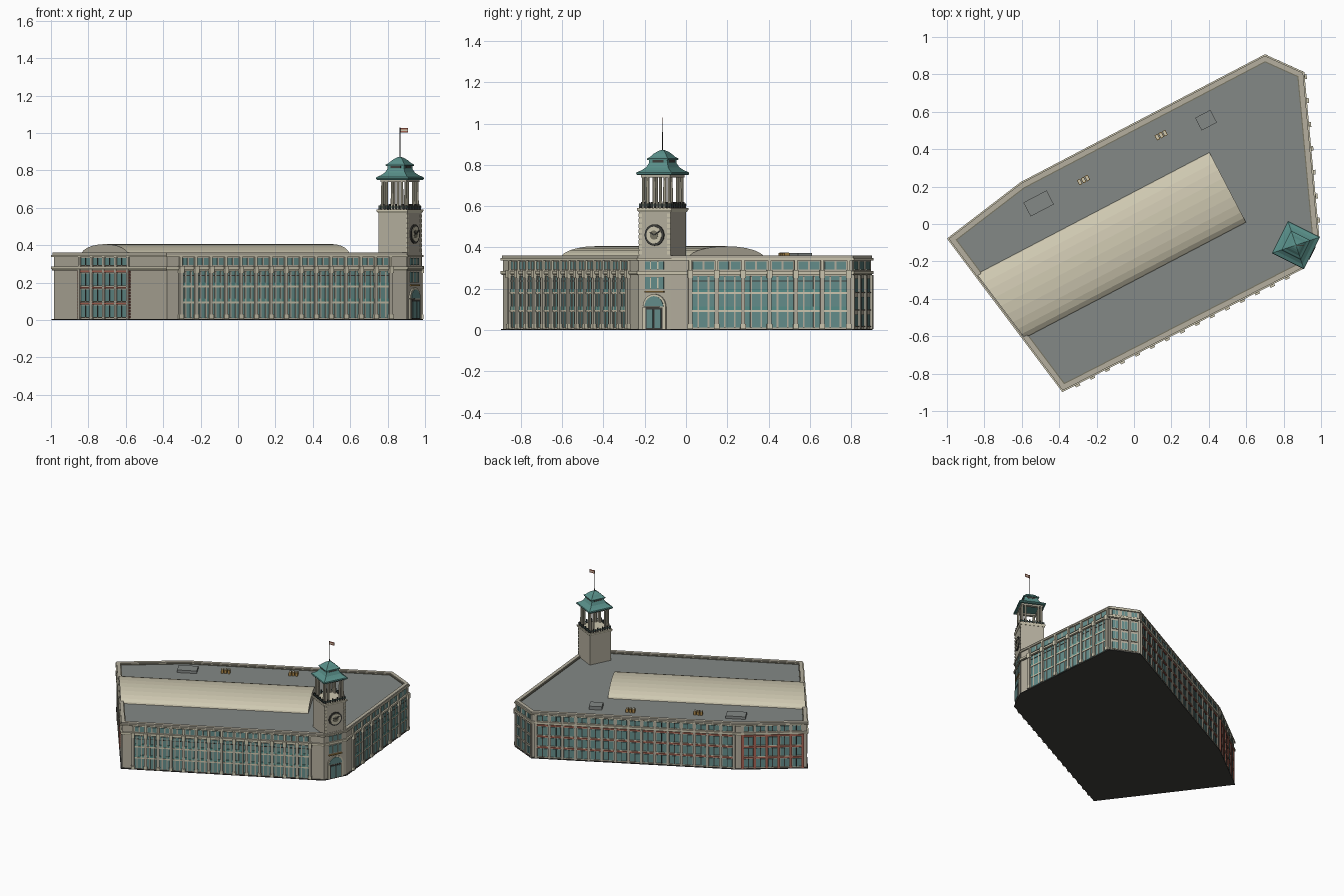
import bpy, bmesh, math
from mathutils import Vector as V

if "Cube" in bpy.data.objects:
    bpy.data.objects.remove(bpy.data.objects["Cube"])

COL = {"wall_stone": (0.46, 0.43, 0.345), "trim_cream": (0.62, 0.58, 0.44), "glass_teal": (0.13, 0.27, 0.26),
       "roof_grey": (0.23, 0.25, 0.24), "copper_green": (0.10, 0.28, 0.255), "brick_red": (0.40, 0.13, 0.09),
       "ochre": (0.42, 0.25, 0.07), "dark_bronze": (0.05, 0.05, 0.045), "olive_shadow": (0.19, 0.18, 0.13)}
MATS = {}
for nm, c in COL.items():
    MATS[nm] = bpy.data.materials.new(nm)
    MATS[nm].diffuse_color = (*c, 1)
parts = {}


def bucket(name, mat):
    """One growing mesh for each part and colour."""
    return parts.setdefault((name, mat), bmesh.new())


def loft(name, mat, rings):
    """Skin a stack of (outline, z) rings and cap both ends."""
    bm = bucket(name, mat)
    vs = [[bm.verts.new((p[0], p[1], z)) for p in pts] for pts, z in rings]
    n = len(vs[0])
    fs = [bm.faces.new((a[i], a[(i + 1) % n], b[(i + 1) % n], b[i])) for a, b in zip(vs, vs[1:]) for i in range(n)]
    fs += [bm.faces.new(vs[0]), bm.faces.new(vs[-1])]
    bmesh.ops.recalc_face_normals(bm, faces=fs)


def plate(name, mat, fr, pts, o0, o1):
    """Outline in wall coordinates (u, z), extruded outwards from o0 to o1."""
    p, d, n = fr
    bm = bucket(name, mat)
    a, b = [[bm.verts.new((*(p + d * u + n * o), z)) for u, z in pts] for o in (o0, o1)]
    k = len(a)
    fs = [bm.faces.new((a[i], a[(i + 1) % k], b[(i + 1) % k], b[i])) for i in range(k)]
    fs += [bm.faces.new(a), bm.faces.new(b)]
    bmesh.ops.recalc_face_normals(bm, faces=fs)


def box(name, mat, fr, u0, u1, z0, z1, o0, o1):
    plate(name, mat, fr, [(u0, z0), (u1, z0), (u1, z1), (u0, z1)], o0, o1)


def frame(p, q):
    d = (q - p).normalized()
    return (p, d, V((d.y, -d.x)))


def offset(pts, t):
    """Push every edge of a counter-clockwise outline outwards by t."""
    out = []
    for i, p in enumerate(pts):
        n0, n1 = frame(pts[i - 1], p)[2], frame(p, pts[(i + 1) % len(pts)])[2]
        out.append(p + (n0 + n1) * (t / (1 + n0.dot(n1))))
    return out


def ring(name, mat, pts, t_in, t_out, z0, z1):
    """Closed mitred band around the outline."""
    bm = bucket(name, mat)
    i_, o_ = offset(pts, t_in), offset(pts, t_out)
    loops = [[bm.verts.new((*p, z)) for p in q] for q, z in ((i_, z0), (o_, z0), (o_, z1), (i_, z1))]
    k = len(pts)
    fs = [bm.faces.new((loops[j][i], loops[j][(i + 1) % k], loops[(j + 1) % 4][(i + 1) % k], loops[(j + 1) % 4][i]))
          for j in range(4) for i in range(k)]
    bmesh.ops.recalc_face_normals(bm, faces=fs)


def ngon(c, r, k):
    return [V((c[0] + r * math.cos(2 * math.pi * i / k), c[1] + r * math.sin(2 * math.pi * i / k))) for i in range(k)]


def rect(c, hu, hv, ang):
    u = V((math.cos(ang), math.sin(ang)))
    v = V((-u.y, u.x))
    return [V(c) + u * (a * hu) + v * (b * hv) for a, b in ((-1, -1), (1, -1), (1, 1), (-1, 1))]


# Main block, roof deck, parapet and cornices
A, B, C, D, E, F, G = FOOT = [V(p) for p in ((-.985, -.08), (-.38, -.885), (.90, -.23), (.98, -.07),
                                             (.9, .805), (.70, .895), (-.60, .215))]
loft("base_plinth", "dark_bronze", [(offset(FOOT, .008), 0), (offset(FOOT, .008), .006)])
loft("main_walls", "wall_stone", [(FOOT, .006), (FOOT, .342)])
loft("roof_deck", "roof_grey", [(offset(FOOT, -.01), .34), (offset(FOOT, -.01), .346)])
ring("parapet", "wall_stone", FOOT, -.022, .004, .34, .36)
ring("parapet_gutter", "olive_shadow", FOOT, -.028, -.022, .34, .352)
ring("upper_cornice", "trim_cream", FOOT, -.002, .011, .338, .348)
ring("lower_cornice", "trim_cream", FOOT, -.002, .011, .272, .286)
ring("cornice_shadow", "olive_shadow", FOOT, -.002, .006, .266, .272)


def grand_bays(p, q, u0, u1, count):
    """Tall glazed bays between projecting piers."""
    fr, w = frame(p, q), (u1 - u0) / count
    for i in range(count + 1):
        u = u0 + i * w
        box("street_piers", "wall_stone", fr, u - .010, u + .010, .006, .266, 0, .016)
        box("pier_bases", "trim_cream", fr, u - .013, u + .013, .006, .03, 0, .019)
        box("pier_caps", "trim_cream", fr, u - .013, u + .013, .252, .29, 0, .022)
        box("attic_piers", "trim_cream", fr, u - .007, u + .007, .286, .338, 0, .012)
        if i == count:
            break
        a, b = u + .010, u + w - .010
        box("street_glazing", "glass_teal", fr, a, b, .012, .262, 0, .004)
        for z in (.088, .174):
            box("street_spandrels", "trim_cream", fr, a, b, z, z + .01, 0, .009)
            box("spandrel_panels", "copper_green", fr, a, b, z + .01, z + .026, 0, .007)
        for f in (.27, .73):
            m = a + (b - a) * f
            box("street_mullions", "wall_stone", fr, m - .004, m + .004, .012, .262, 0, .008)
        box("street_transoms", "dark_bronze", fr, a, b, .236, .240, 0, .006)
        box("attic_glazing", "glass_teal", fr, a + .003, b - .003, .294, .332, 0, .004)
        box("attic_mullions", "wall_stone", fr, u + w / 2 - .005, u + w / 2 + .005, .294, .332, 0, .007)


def brick_bays(p, q, u0, u1, count, pier):
    """Four storeys of windows with brick bands and narrow piers."""
    fr, w = frame(p, q), (u1 - u0) / count
    for z in (.084, .168, .254):
        box("brick_bands", "brick_red", fr, u0, u1, z, z + .010, 0, .008)
    for i in range(count + 1):
        u = u0 + i * w
        box("rear_piers", pier, fr, u - .009, u + .009, .006, .27, 0, .010)
        box("rear_attic_piers", "wall_stone", fr, u - .009, u + .009, .286, .338, 0, .008)
        if i == count:
            break
        a, b = u + .012, u + w - .012
        for z0, z1 in ((.016, .078), (.102, .162), (.186, .248), (.294, .332)):
            box("rear_windows", "glass_teal", fr, a, b, z0, z1, 0, .004)
            box("rear_window_bars", "dark_bronze", fr, (a + b) / 2 - .003, (a + b) / 2 + .003, z0, z1, 0, .007)
            box("rear_window_sills", "trim_cream", fr, a - .003, b + .003, z0 - .005, z0, 0, .009)


grand_bays(B, C, .08, 1.34, 14)
grand_bays(D, E, .09, .86, 6)
brick_bays(F, G, .03, (G - F).length - .03, 15, "wall_stone")
brick_bays(G, A, .03, (A - G).length - .03, 5, "brick_red")
brick_bays(A, B, .235, .665, 4, "wall_stone")
fr = frame(A, B)
for u in (.227, .673):
    for k in range(16):
        box("brick_quoins", "brick_red", fr, u - .010, u + .010, .01 + k * .016, .021 + k * .016, 0, .008)
# Angled end wall with paired windows
fr = frame(E, F)
for i in range(3):
    for s in (-.012, .012):
        for z0, z1 in ((.02, .075), (.10, .16), (.185, .25), (.294, .332)):
            u = .04 + i * .07 + s
            box("corner_windows", "glass_teal", fr, u - .009, u + .009, z0, z1, 0, .004)
            box("corner_sills", "trim_cream", fr, u - .011, u + .011, z0 - .006, z0, 0, .009)
for i in range(4):
    box("corner_piers", "wall_stone", fr, max(0, i * .072 - .006), i * .072 + .008, .006, .266, 0, .012)

# Vaulted roof laid in staggered panels
ang = math.radians(27.6)
U = V((math.cos(ang), math.sin(ang)))
W = V((-U.y, U.x))
ROWS, COLS, V0, V1, UEND = 12, 19, -.272, .155, .535


def vault(row, t):
    th = math.pi * row / ROWS
    v = (V0 + V1) / 2 - (V1 - V0) / 2 * math.cos(th)
    k = (v - A.dot(W)) / ((B - A).dot(W))
    us = (A + (B - A) * k).dot(U) + .002
    p = U * (us + (UEND - us) * t) + W * v
    return V((p.x, p.y, .340 + .066 * math.sin(th)))


bm = bucket("vault_roof", "trim_cream")
for r in range(ROWS):
    ts = [0] + [(i + .5 * (r % 2)) / COLS for i in range(1 - r % 2, COLS)] + [1]
    lo, hi = [[bm.verts.new(vault(q, t)) for t in ts] for q in (r, r + 1)]
    for i in range(len(ts) - 1):
        bm.faces.new((lo[i], lo[i + 1], hi[i + 1], hi[i]))
seams = bmesh.ops.inset_individual(bm, faces=bm.faces[:], thickness=.0028)["faces"]
for i, f in enumerate(seams):
    f.material_index = 1 if (i // 4 + i) % 3 == 0 else 2
for t in (0, 1):
    g = bucket("vault_gables", "wall_stone")
    g.faces.new([g.verts.new(vault(r, t)) for r in (range(ROWS + 1) if t else range(ROWS, -1, -1))])

# Rooftop hatches and vents
for c, hu, hv, h in (((-.51, .11), .07, .042, .366), ((.385, .555), .046, .038, .372)):
    loft("roof_hatches", "roof_grey", [(rect(c, hu, hv, ang), .345), (rect(c, hu, hv, ang), h)])
for c in ((-.27, .235), (.145, .475)):
    for k in (-1, 0, 1):
        q = V(c) + U * k * .023
        loft("roof_vents", "ochre", [(rect(q, .009, .015, ang), .345), (rect(q, .009, .015, ang), .372)])
        loft("vent_caps", "trim_cream", [(rect(q, .006, .011, ang), .372), (rect(q, .006, .011, ang), .376)])

# Clock tower: shaft, cornice and belfry floor
fr = frame(C, D)
L, ta = (D - C).length, math.atan2(fr[1].y, fr[1].x)
T = (C + D) / 2 - fr[2] * .083
sq = lambda h: rect(T, h, h, ta)
loft("tower_shaft", "wall_stone", [(sq(.085), .006), (sq(.085), .578)])
loft("tower_cornice", "trim_cream", [(sq(.087), .572), (sq(.093), .582), (sq(.093), .590), (sq(.08), .592)])
for k in range(4):
    a = ta + k * math.pi / 2
    d, n = V((math.cos(a), math.sin(a))), V((math.sin(a), -math.cos(a)))
    face = (T, d, n)
    for i in range(-4, 5):
        box("belfry_balusters", "dark_bronze", face, i * .019 - .004, i * .019 + .004, .588, .612 + .008 * (i % 2), .079, .087)
    box("belfry_rail", "copper_green", face, -.085, .085, .602, .607, .080, .086)
    for u, o in ((.069, .046), (.046, .069), (.069, .069)):
        c = T + d * u + n * o
        loft("belfry_columns", "trim_cream", [(ngon(c, .0085, 8), .59), (ngon(c, .007, 8), .75)])
    box("belfry_lintels", "wall_stone", face, -.078, .078, .738, .754, .055, .078)
    box("lantern_openings", "dark_bronze", face, -.03, .03, .812, .824, .04, .0505)
# Swept copper roofs, mast and flag
loft("tower_roof", "copper_green", [(sq(.092), .750), (sq(.096), .756), (sq(.094), .764), (sq(.076), .774),
                                    (sq(.060), .788), (sq(.050), .808), (sq(.049), .826)])
loft("lantern_roof", "copper_green", [(sq(.056), .824), (sq(.057), .830), (sq(.044), .840), (sq(.032), .854),
                                      (sq(.020), .864), (sq(.006), .872)])
loft("flag_mast", "dark_bronze", [(ngon(T, .003, 6), .865), (ngon(T, .002, 6), 1.03)])
flag = (T, V((1, 0)), V((0, -1)))
box("flag_field", "brick_red", flag, .002, .042, 1.004, 1.028, -.001, .001)
box("flag_stripe", "trim_cream", flag, .002, .042, 1.012, 1.019, -.0016, .0016)


def arc(r, z, a0, a1, k):
    return [(L / 2 + r * math.cos(a0 + (a1 - a0) * i / k), z + r * math.sin(a0 + (a1 - a0) * i / k)) for i in range(k)]


# Clock and arched entrance on the tower front
FULL = 2 * math.pi
plate("clock_rim", "dark_bronze", fr, arc(.052, .46, 0, FULL, 24), 0, .009)
plate("clock_face", "trim_cream", fr, arc(.041, .46, 0, FULL, 24), .009, .012)
plate("clock_centre", "olive_shadow", fr, arc(.022, .46, 0, FULL, 16), .012, .013)
for a, r in ((2.6, .025), (.55, .036)):
    e = V((math.cos(a), math.sin(a)))
    s = V((-e.y, e.x)) * .003
    plate("clock_hands", "dark_bronze", fr, [(L / 2 + q.x, .46 + q.y) for q in (s, -s, e * r - s, e * r + s)], .012, .016)
box("entrance_surround", "trim_cream", fr, L / 2 - .062, L / 2 + .062, .006, .112, 0, .010)
plate("entrance_surround", "trim_cream", fr, arc(.062, .112, 0, math.pi + .15, 16), 0, .010)
plate("entrance_fanlight", "glass_teal", fr, arc(.05, .114, 0, math.pi + .2, 16), .010, .013)
box("entrance_recess", "dark_bronze", fr, L / 2 - .046, L / 2 + .046, .006, .11, .010, .013)
for u in (-.022, .022):
    box("entrance_doors", "glass_teal", fr, L / 2 + u - .017, L / 2 + u + .017, .01, .10, .013, .016)
box("entrance_sign", "ochre", fr, L / 2 - .052, L / 2 + .052, .182, .190, 0, .012)
for z0, z1 in ((.2, .258), (.294, .332)):
    box("tower_windows", "glass_teal", fr, L / 2 - .05, L / 2 + .05, z0, z1, 0, .007)
    for u in (-.02, .02):
        box("tower_window_bars", "trim_cream", fr, L / 2 + u - .003, L / 2 + u + .003, z0, z1, 0, .010)
for u in (.012, L - .012):
    for k in range(8):
        box("tower_quoins", "trim_cream", fr, u - .009, u + .009, .365 + k * .026, .383 + k * .026, 0, .005)

# Turn every collected mesh into an object
for (nm, mat), bm in parts.items():
    me = bpy.data.meshes.new(nm)
    bm.to_mesh(me)
    bm.free()
    me.materials.append(MATS[mat])
    if nm == "vault_roof":
        me.materials.append(MATS["ochre"])
        me.materials.append(MATS["olive_shadow"])
    bpy.context.collection.objects.link(bpy.data.objects.new(nm, me))

for m in bpy.data.materials:
    if m.users and not m.is_grease_pencil:
        m.use_nodes = True
        m.node_tree.nodes["Principled BSDF"].inputs["Base Color"].default_value = m.diffuse_color
